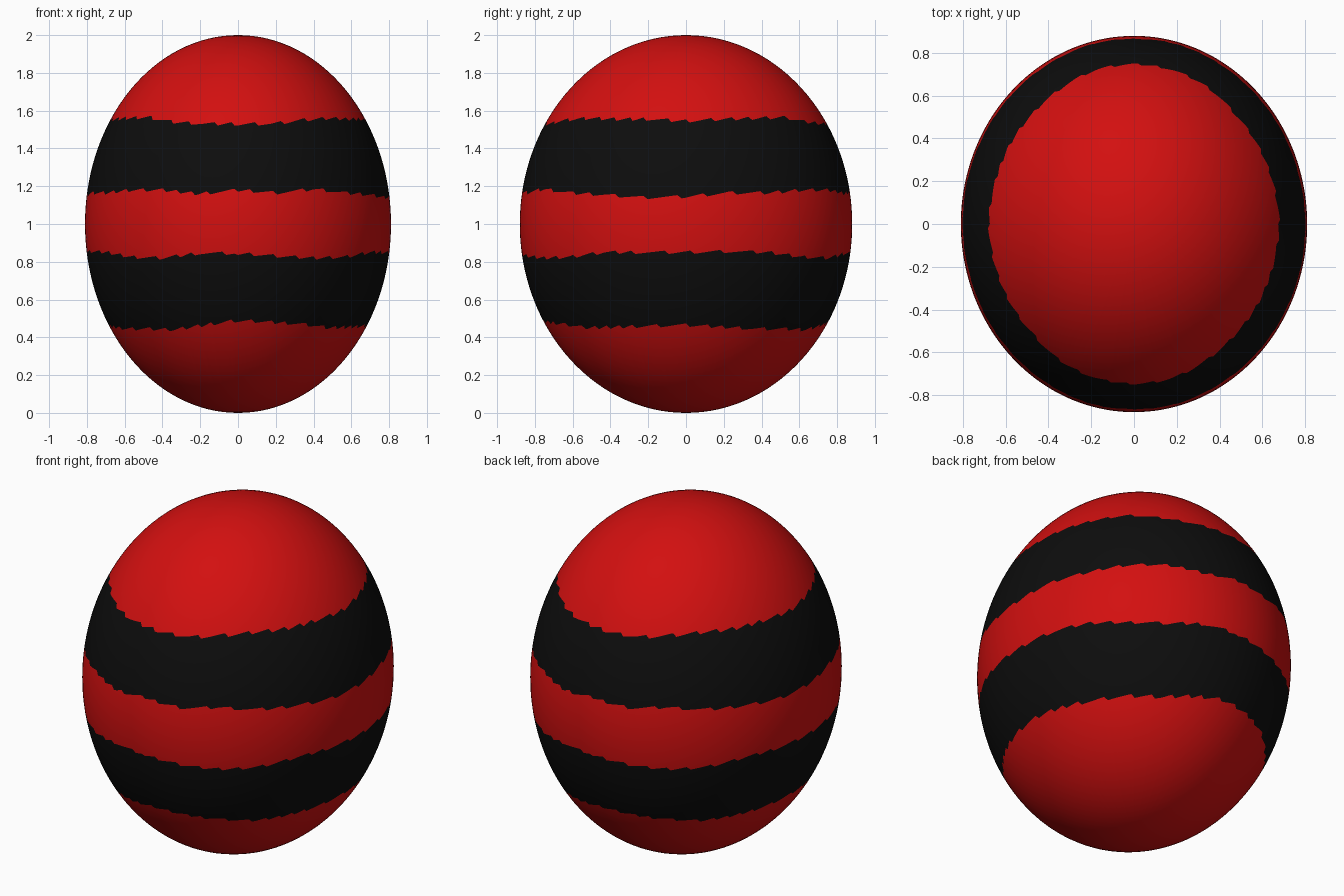
import bpy, bmesh, math, random

cube = bpy.data.objects.get("Cube")
if cube:
    bpy.data.objects.remove(cube, do_unlink=True)

random.seed(4)
HALF_X, HALF_Y, HALF_Z = 0.81, 0.88, 1.0
COLUMNS = 240
HALF = COLUMNS // 2


def make_material(name, color):
    mat = bpy.data.materials.new(name)
    mat.use_nodes = True
    mat.diffuse_color = color
    bsdf = mat.node_tree.nodes["Principled BSDF"]
    bsdf.inputs["Base Color"].default_value = color
    bsdf.inputs["Roughness"].default_value = 0.6
    return mat


red = make_material("red", (0.65, 0.005, 0.005, 1))
black = make_material("black", (0.004, 0.004, 0.004, 1))

# Ragged stripe edges: heights around half a turn, repeated on the other half
EDGES = [
    [0.49, 0.48, 0.47, 0.45, 0.455, 0.46, 0.465, 0.455, 0.445, 0.445, 0.44, 0.465],
    [0.845, 0.83, 0.82, 0.825, 0.85, 0.85, 0.85, 0.855, 0.85, 0.825, 0.82, 0.845],
    [1.18, 1.165, 1.185, 1.165, 1.155, 1.14, 1.145, 1.165, 1.165, 1.18, 1.18, 1.16],
    [1.53, 1.53, 1.55, 1.56, 1.555, 1.555, 1.545, 1.555, 1.56, 1.565, 1.54, 1.53],
]


def ragged_edge(heights):
    """Polar angle of a torn stripe edge for every column."""
    teeth = []
    while len(teeth) < HALF:
        width = random.randint(4, 8)
        teeth += [0.018 * (i / (width - 1) - 0.5) for i in range(width)]
    angles = []
    for c in range(COLUMNS):
        pos = (c % HALF) / HALF * len(heights)
        i = int(pos)
        a, b = heights[i], heights[(i + 1) % len(heights)]
        z = a + (b - a) * (pos - i) + teeth[c % HALF]
        angles.append(math.acos((1 - z) / HALF_Z))
    return angles


# Zone limits from the bottom pole to the top pole
limits = [[0.0] * COLUMNS] + [ragged_edge(e) for e in EDGES] + [[math.pi] * COLUMNS]
STEPS = [20, 10, 8, 10, 20]

bm = bmesh.new()


def ring(low, high, t):
    verts = []
    for c in range(COLUMNS):
        polar = low[c] + (high[c] - low[c]) * t
        turn = math.tau * c / COLUMNS
        verts.append(bm.verts.new((
            HALF_X * math.sin(polar) * math.sin(turn),
            -HALF_Y * math.sin(polar) * math.cos(turn),
            HALF_Z * (1 - math.cos(polar)))))
    return verts


# Egg surface: alternating red and black zones sharing their edge rings
bottom = bm.verts.new((0, 0, 0))
top = bm.verts.new((0, 0, 2 * HALF_Z))
previous = None
for zone, steps in enumerate(STEPS):
    for s in range(1, steps + 1):
        last = zone == len(STEPS) - 1 and s == steps
        current = None if last else ring(limits[zone], limits[zone + 1], s / steps)
        for c in range(COLUMNS):
            n = (c + 1) % COLUMNS
            if previous is None:
                corners = (bottom, current[n], current[c])
            elif last:
                corners = (previous[c], previous[n], top)
            else:
                corners = (previous[c], previous[n], current[n], current[c])
            face = bm.faces.new(corners)
            face.material_index = zone % 2
            face.smooth = True
        previous = current

bmesh.ops.recalc_face_normals(bm, faces=bm.faces)
mesh = bpy.data.meshes.new("striped_egg")
bm.to_mesh(mesh)
bm.free()
mesh.materials.append(red)
mesh.materials.append(black)
egg = bpy.data.objects.new("striped_egg", mesh)
bpy.context.collection.objects.link(egg)
